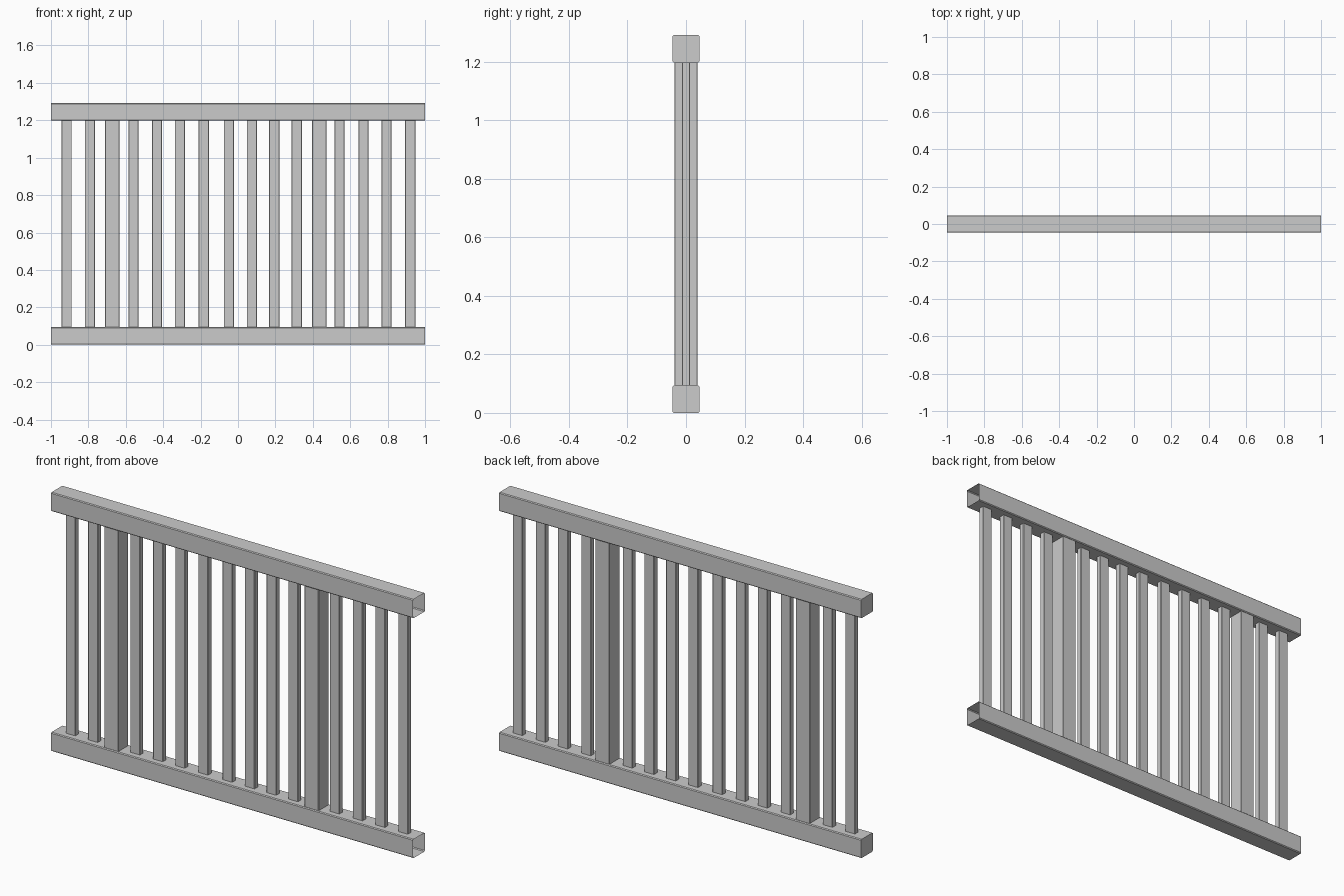
import bpy, bmesh

if "Cube" in bpy.data.objects:
    bpy.data.objects.remove(bpy.data.objects["Cube"])

RAIL_H = 0.094      # rail height
TOP_Z = 1.198       # underside of the top rail


def chamfered_outline(w, d, c):
    """Rectangle outline w x d with chamfered corners, counter-clockwise."""
    a, b = w / 2, d / 2
    return [(-a + c, -b), (a - c, -b), (a, -b + c), (a, b - c),
            (a - c, b), (-a + c, b), (-a, b - c), (-a, -b + c)]


def sweep(name, outline, place, start, end, cap_start=True, cap_end=True):
    """Straight extrusion of an outline; place(u, v, t) gives each 3D point."""
    bm = bmesh.new()
    first = [bm.verts.new(place(u, v, start)) for u, v in outline]
    last = [bm.verts.new(place(u, v, end)) for u, v in outline]
    n = len(outline)
    for i in range(n):
        j = (i + 1) % n
        bm.faces.new((first[i], first[j], last[j], last[i]))
    if cap_start:
        bm.faces.new(first[::-1])
    if cap_end:
        bm.faces.new(last)
    mesh = bpy.data.meshes.new(name)
    bm.to_mesh(mesh)
    bm.free()
    obj = bpy.data.objects.new(name, mesh)
    bpy.context.collection.objects.link(obj)
    return obj


# Rails: hollow box sections, closed at the left end and open at the right
for name, z in (("bottom_rail", RAIL_H / 2), ("top_rail", TOP_Z + RAIL_H / 2)):
    sweep(name, chamfered_outline(0.092, RAIL_H, 0.004),
          lambda u, v, t, z=z: (t, u, z + v), -1, 1, cap_end=False)

# Thin balusters
slat_x = [-0.916, -0.792, -0.559, -0.433, -0.311, -0.183, -0.049,
          0.074, 0.194, 0.314, 0.543, 0.671, 0.794, 0.921]
for i, x in enumerate(slat_x):
    sweep(f"baluster_{i + 1}", chamfered_outline(0.054, 0.028, 0.002),
          lambda u, v, t, x=x: (x + u, v, t), RAIL_H, TOP_Z, False, False)

# Two thicker square posts
for i, x in enumerate((-0.672, 0.434)):
    sweep(f"post_{i + 1}", chamfered_outline(0.078, 0.08, 0.002),
          lambda u, v, t, x=x: (x + u, v, t), RAIL_H, TOP_Z, False, False)
